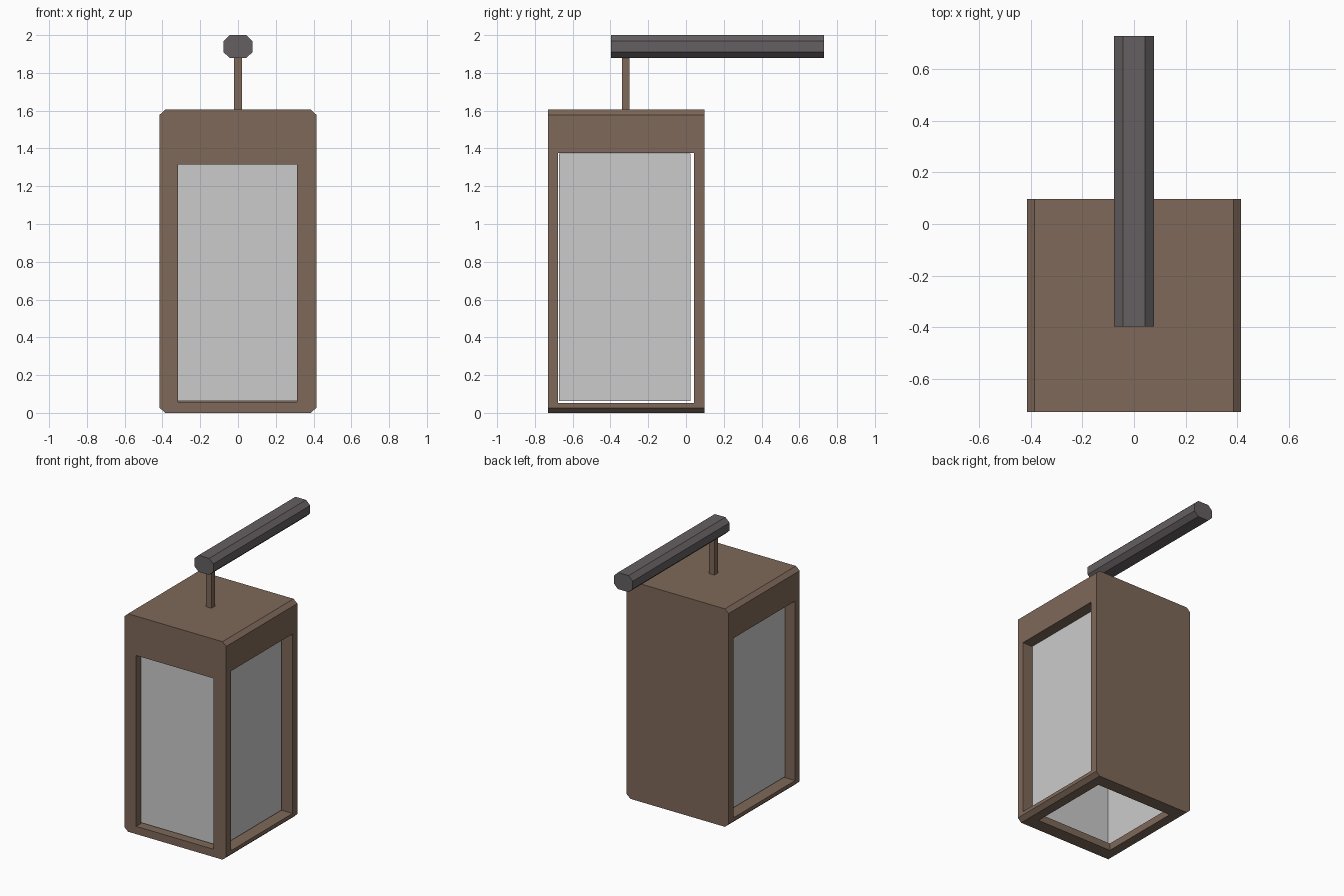
import bpy, bmesh

if "Cube" in bpy.data.objects:
    bpy.data.objects.remove(bpy.data.objects["Cube"])


def material(name, rgb):
    m = bpy.data.materials.new(name)
    m.diffuse_color = (*rgb, 1)
    m.use_nodes = True
    m.node_tree.nodes["Principled BSDF"].inputs["Base Color"].default_value = m.diffuse_color
    return m


def add_object(name, bm, mat=None):
    me = bpy.data.meshes.new(name)
    bm.to_mesh(me)
    bm.free()
    ob = bpy.data.objects.new(name, me)
    bpy.context.collection.objects.link(ob)
    if mat:
        me.materials.append(mat)
    return ob


def prism(name, profile, y0, y1, mat=None):
    """Extrude an (x, z) outline from y0 to y1."""
    bm = bmesh.new()
    face = bm.faces.new([bm.verts.new((x, y0, z)) for x, z in profile])
    ext = bmesh.ops.extrude_face_region(bm, geom=[face])
    verts = [g for g in ext["geom"] if isinstance(g, bmesh.types.BMVert)]
    bmesh.ops.translate(bm, verts=verts, vec=(0, y1 - y0, 0))
    bmesh.ops.recalc_face_normals(bm, faces=bm.faces)
    return add_object(name, bm, mat)


def box(name, x0, x1, y0, y1, z0, z1, mat=None):
    return prism(name, [(x0, z0), (x1, z0), (x1, z1), (x0, z1)], y0, y1, mat)


def chamfered(w, z0, z1, cx, cz):
    right = [(w - cx, z0), (w, z0 + cz), (w, z1 - cz), (w - cx, z1)]
    return right + [(-x, z) for x, z in reversed(right)]


brown = material("brown_metal", (0.21, 0.14, 0.10))
dark = material("dark_metal", (0.13, 0.115, 0.12))

# Housing with chamfered side corners
housing = prism("lantern_housing", chamfered(0.415, 0, 1.605, 0.03, 0.027),
                -0.73, 0.097, brown)

# Window openings: through the sides, the front and the floor
cutters = [
    box("side_cutter", -0.6, 0.6, -0.677, 0.042, 0.053, 1.375),
    box("front_cutter", -0.318, 0.313, -0.9, -0.5, 0.057, 1.315),
    box("floor_cutter", -0.315, 0.315, -0.63, 0.0, -0.2, 0.3),
]
for c in cutters:
    c.hide_render = True
    mod = housing.modifiers.new(c.name, "BOOLEAN")
    mod.operation = "DIFFERENCE"
    mod.solver = "EXACT"
    mod.object = c
bpy.context.view_layer.objects.active = housing
housing.select_set(True)
for mod in list(housing.modifiers):
    bpy.ops.object.modifier_apply(modifier=mod.name)
for c in cutters:
    bpy.data.objects.remove(c)

# Glass: one U-shaped sheet behind the three windows
bm = bmesh.new()
path = [(0.335, 0.025), (0.335, -0.672), (-0.335, -0.672), (-0.335, 0.025)]
low, high = [[bm.verts.new((x, y, z)) for x, y in path] for z in (0.062, 1.373)]
for i in range(3):
    bm.faces.new((low[i + 1], low[i], high[i], high[i + 1]))
add_object("glass_panes", bm)

# Hanging rod and octagonal wall arm
box("hanging_rod", -0.022, 0.022, -0.34, -0.30, 1.58, 1.91, brown)
prism("wall_arm", chamfered(0.077, 1.878, 2.0, 0.034, 0.032), -0.397, 0.73, dark)
